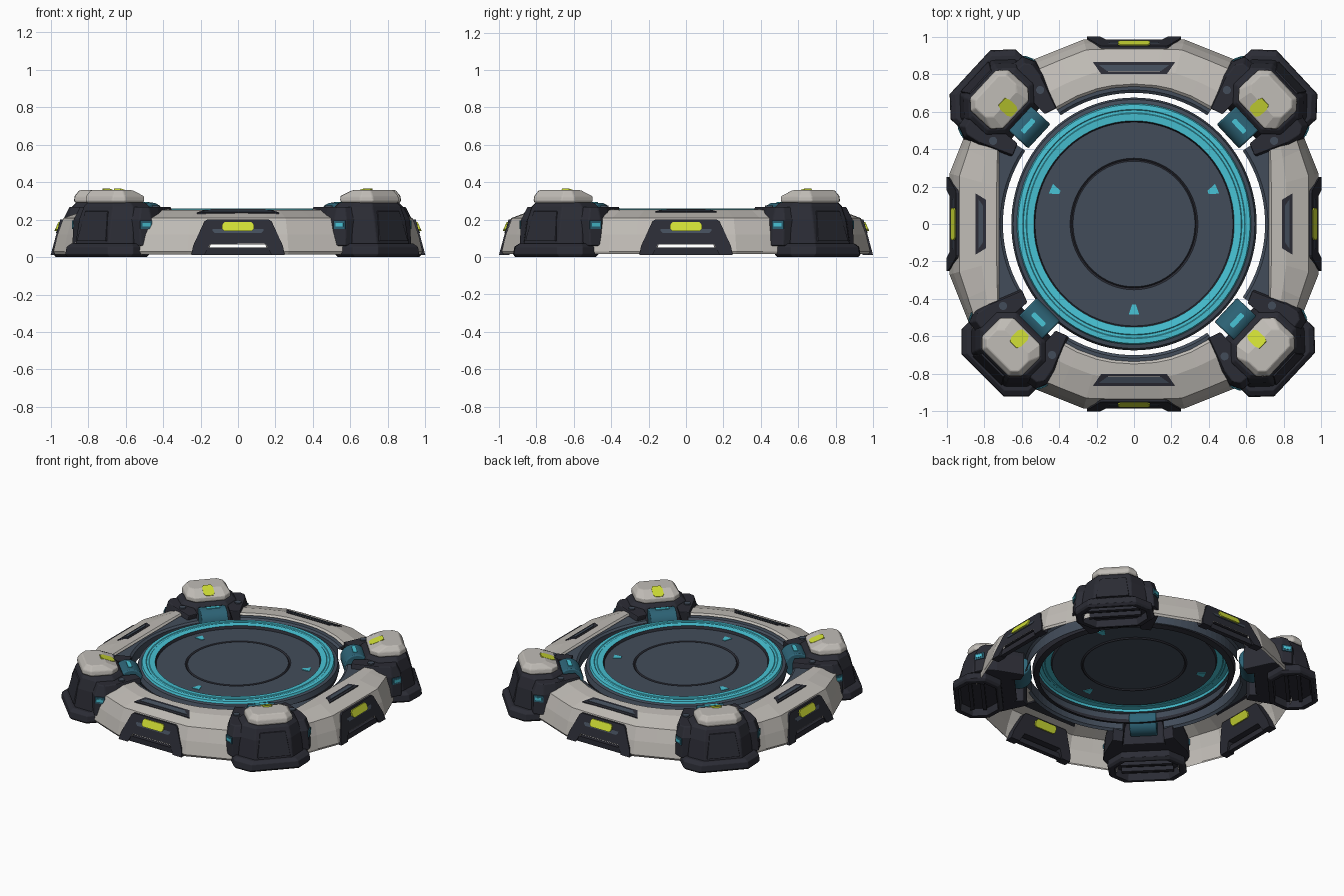
import bpy, bmesh, math
from math import sin, cos, radians, pi

if "Cube" in bpy.data.objects:
    bpy.data.objects.remove(bpy.data.objects["Cube"])


def material(name, rgb):
    m = bpy.data.materials.new(name)
    m.diffuse_color = (*rgb, 1)
    m.use_nodes = True
    m.node_tree.nodes["Principled BSDF"].inputs["Base Color"].default_value = m.diffuse_color
    return m


BEIGE = material("warm_grey_panel", (0.53, 0.505, 0.47))
DARK = material("charcoal", (0.024, 0.025, 0.035))
SLATE = material("slate", (0.055, 0.073, 0.102))
CYAN = material("cyan_glow", (0.065, 0.55, 0.67))
TEAL = material("deep_teal", (0.026, 0.125, 0.18))
YELLOW = material("lime_yellow", (0.62, 0.72, 0.035))


def finish(bm, name, mats, ang=0, loc=(0, 0, 0), bevel=0.0, smooth=False):
    """Mesh to object. Local x = sideways, local y = outward, turned to face 'ang'."""
    me = bpy.data.meshes.new(name)
    bm.to_mesh(me)
    bm.free()
    for m in mats:
        me.materials.append(m)
    ob = bpy.data.objects.new(name, me)
    bpy.context.collection.objects.link(ob)
    ob.rotation_euler.z = ang - pi / 2
    ob.location = loc
    if smooth:
        for p in me.polygons:
            p.use_smooth = True
        me.set_sharp_from_angle(angle=radians(30))
    if bevel:
        b = ob.modifiers.new("soft_edges", 'BEVEL')
        b.width, b.segments, b.limit_method = bevel, 2, 'ANGLE'
        b.angle_limit = radians(25)
    return ob


def loft(name, rings, mats, ang=0, loc=(0, 0, 0), bevel=0.0, smooth=False):
    """Closed solid through equal-length rings."""
    bm = bmesh.new()
    vs = [[bm.verts.new(p) for p in r] for r in rings]
    n = len(rings[0])
    for a, b in zip(vs, vs[1:]):
        for j in range(n):
            bm.faces.new((a[j], a[(j + 1) % n], b[(j + 1) % n], b[j]))
    bm.faces.new(vs[0])
    bm.faces.new(vs[-1])
    bmesh.ops.recalc_face_normals(bm, faces=bm.faces)
    return finish(bm, name, mats, ang, loc, bevel, smooth)


def sheet(name, rows, mat, ang, bevel=0.0):
    """Open thin shell through rows of points running from inside to outside."""
    bm = bmesh.new()
    vs = [[bm.verts.new(p) for p in r] for r in rows]
    for a, b in zip(vs, vs[1:]):
        for j in range(len(a) - 1):
            bm.faces.new((a[j], a[j + 1], b[j + 1], b[j]))
    return finish(bm, name, [mat], ang, bevel=bevel)


def prism(name, pts, vec, mat, ang=0, loc=(0, 0, 0), bevel=0.0, smooth=False):
    far = [tuple(a + b for a, b in zip(p, vec)) for p in pts]
    return loft(name, [pts, far], [mat], ang, loc, bevel, smooth)


def octo(w, d0, d1, c, z):
    """Rectangle with cut corners: half width w, from d0 to d1 outward."""
    return [(-w + c, d0, z), (w - c, d0, z), (w, d0 + c, z), (w, d1 - c, z),
            (w - c, d1, z), (-w + c, d1, z), (-w, d1 - c, z), (-w, d0 + c, z)]


# ---- central disc: thin open sheet, colour by profile step (0 slate, 1 dark, 2 cyan)
prof = [(.325, .238, 1), (.332, .230, 1), (.341, .238, 0), (.528, .238, 1), (.535, .256, 2),
        (.572, .260, 2), (.576, .256, 2), (.590, .256, 2), (.594, .260, 2), (.619, .258, 2),
        (.625, .243, 0), (.645, .238, 0), (.655, .205, 1), (.645, .165, 1), (.61, .155, 1)]
N = 96
bm = bmesh.new()
rings = [[bm.verts.new((r * cos(2 * pi * k / N), r * sin(2 * pi * k / N), z)) for k in range(N)]
         for r, z, _ in prof]
bm.faces.new(rings[0])
for i, (a, b) in enumerate(zip(rings, rings[1:])):
    for k in range(N):
        f = bm.faces.new((a[k], b[k], b[(k + 1) % N], a[(k + 1) % N]))
        f.material_index = prof[i][2]
disc = finish(bm, "pad_disc", [SLATE, DARK, CYAN], pi / 2, smooth=True)
disc.scale.y = 1.03

# small triangle markers on the disc, showing on both sides of the sheet
for a in (23, 157, 270):
    prism("disc_marker", [(-.028, .482, .234), (.028, .482, .234), (.010, .43, .234), (-.010, .43, .234)],
          (0, 0, .008), CYAN, radians(a))

# ---- four outer ring segments
STATIONS = [-34, -24, -15.3, -9.5, -8.5, 0, 8.5, 9.5, 15.3, 24, 34]
SECTION = [(0, .243), (.05, .255), (.35, .25), (.8, .208), (.92, .12), (1, .03), (.97, .015)]


def clip_v(z):
    return 1.003 - .27 * z


for k in range(4):
    ang = k * pi / 2
    side = k % 2 == 0
    rows = []
    for deg in STATIONS:
        a = radians(deg)
        r_in = .72 / cos(a) if side else .735
        r_out = min(.985 / cos(a), 1.093 / (cos(a) + .4 * abs(sin(a))))
        low = .068 if abs(deg) < 9 else 0
        rows.append([((r_in + (r_out - r_in) * f) * sin(a), (r_in + (r_out - r_in) * f) * cos(a),
                      max(z, low + .001 * (1 - f))) for f, z in SECTION])
    sheet("ring_panel", rows[::-1], BEIGE, ang)

    # slate band lining the inside of the ring
    edge = .83 if side else .76
    band = [[(r * sin(radians(d)), r * cos(radians(d)), z)
             for r, z in ((.715, .135), (.70, .15), (.70, .225), (.715, .236), (edge, .236))]
            for d in range(34, -35, -4)]
    sheet("ring_inner_band", band, SLATE, ang)

    # recessed-looking slot on the top slope
    s = .74 if side else 1
    lo, hi = (.79, .845) if side else (.80, .865)

    def slope(v):
        f = (v - .73) / .255
        return .25 if f < .35 else .25 - (f - .35) * .0933
    for nm, g, up, m in (("slot_rim", 0, .004, DARK), ("slot_floor", .016, .006, SLATE)):
        prism(nm, [(x, v, slope(v) + up) for x, v in
                   ((-.22 * s + 2 * g, hi - g), (.22 * s - 2 * g, hi - g),
                    (.175 * s - 2 * g, lo + g), (-.175 * s + 2 * g, lo + g))], (0, 0, -.012), m, ang)

    # arched clip with a foot bar and a lime light that also shows inside
    arch = [(-.25, .01), (-.24, .06), (-.18, .19), (-.165, .2), (.165, .2), (.18, .19), (.24, .06), (.25, .01),
            (.18, .01), (.15, .068), (-.15, .068), (-.18, .01)]
    prism("side_clip", [(x, clip_v(z), z) for x, z in arch], (0, -.055, 0), DARK, ang)
    prism("clip_foot_bar", [(x, .985, z) for x, z in ((-.2, .012), (.2, .012), (.2, .05), (-.2, .05))],
          (0, -.03, 0), DARK, ang)
    for nm, w, z0, z1, out, deep, m in (("clip_light_seat", .135, .128, .194, .004, .012, SLATE),
                                        ("clip_light", .085, .138, .186, .015, .078, YELLOW)):
        prism(nm, [(x, clip_v(z) + out - (z - z0) * .18, z) for x, z in
                   ((-w + .012, z0), (w - .012, z0), (w, z0 + .012), (w, z1 - .012),
                    (w - .012, z1), (-w + .012, z1), (-w, z1 - .012), (-w, z0 + .012))],
              (0, -deep, 0), m, ang)

# ---- four corner feet; local outward distance 1.0 is the cap centre
for cx, cy in ((-.722, .668), (.717, .668), (.705, -.66), (-.66, -.66)):
    ang = math.atan2(cy, cx)
    off = math.hypot(cx, cy) - .995
    at = (off * cos(ang), off * sin(ang), 0)
    # hollow sole with two ribs
    loft("foot_base", [octo(.20, .93, 1.16, .07, .05), octo(.21, .925, 1.17, .075, 0), octo(.24, .91, 1.19, .08, 0),
                       octo(.255, .89, 1.205, .095, .015), octo(.25, .89, 1.2, .095, .055),
                       octo(.23, .9, 1.18, .09, .072)], [DARK], ang, at, .003)
    for d in (1.0, 1.08):
        prism("sole_rib", [(-.17, d, .02), (.17, d, .02), (.17, d + .025, .02), (-.17, d + .025, .02)],
              (0, 0, .04), DARK, ang, at)
    loft("foot_body", [octo(.215, .80, 1.165, .09, .06), octo(.205, .82, 1.14, .085, .2),
                       octo(.185, .84, 1.115, .075, .27), octo(.16, .86, 1.1, .065, .292)], [DARK], ang, at, .006)
    # cap sloping down toward the disc, with a lime light on the slope
    loft("foot_cap", [octo(.14, .88, 1.1, .05, .285), octo(.15, .87, 1.112, .05, .298),
                      octo(.146, .872, 1.107, .045, .325), octo(.12, .95, 1.082, .03, .357)], [BEIGE], ang, at, .006)
    prism("cap_light", [(x, d, .329 + (d - .872) * .37) for x, d in
                        ((-.024, .88), (.024, .88), (.036, .90), (.036, .95), (.026, .972), (-.026, .972),
                         (-.036, .95), (-.036, .90))], (0, .003, -.012), YELLOW, ang, at)
    # raised plate on the outer face
    prism("foot_front_plate", [(-.11, 1.172, .085), (.11, 1.172, .085), (.085, 1.133, .245), (-.085, 1.133, .245)],
          (0, -.03, 0), DARK, ang, at, .004)
    # teal roller pointing at the disc
    prism("teal_roller", [(-.088, .785 + .085 * cos(t * pi / 12), .205 + .085 * sin(t * pi / 12)) for t in range(24)],
          (.176, 0, 0), TEAL, ang, at, .008, True)
    prism("roller_light", octo(.045, .768, .796, .005, .284), (0, 0, .009), CYAN, ang, at)
    # wing brackets gripping the ring ends
    for s in (-1, 1):
        out = [(.105, .76), (.17, .735), (.24, .91), (.255, .99), (.23, 1.055), (.12, 1.07)]
        loft("foot_wing", [[(s * (u + .03), d, .06) for u, d in out], [(s * (u + .02), d, .2) for u, d in out],
                           [(s * u, d - .03 * (d > 1), .268) for u, d in out]], [DARK], ang, at, .006)
        prism("wing_bolt", [(s * .185 + .022 * cos(t * pi / 6), .865 + .022 * sin(t * pi / 6), .262)
                            for t in range(12)], (0, 0, .014), SLATE, ang, at)
        for nm, z0, z1, e, t, m in (("wing_light_seat", .15, .195, 0, .007, TEAL),
                                    ("wing_light", .163, .182, .15, .010, CYAN)):
            p, q = (.277 - .025 * e, .992 + .065 * e), (.252 + .025 * e, 1.053 - .065 * e)
            prism(nm, [(s * p[0], p[1], z0), (s * q[0], q[1], z0), (s * q[0], q[1], z1), (s * p[0], p[1], z1)],
                  (s * t * .93, t * .36, 0), m, ang, at)
